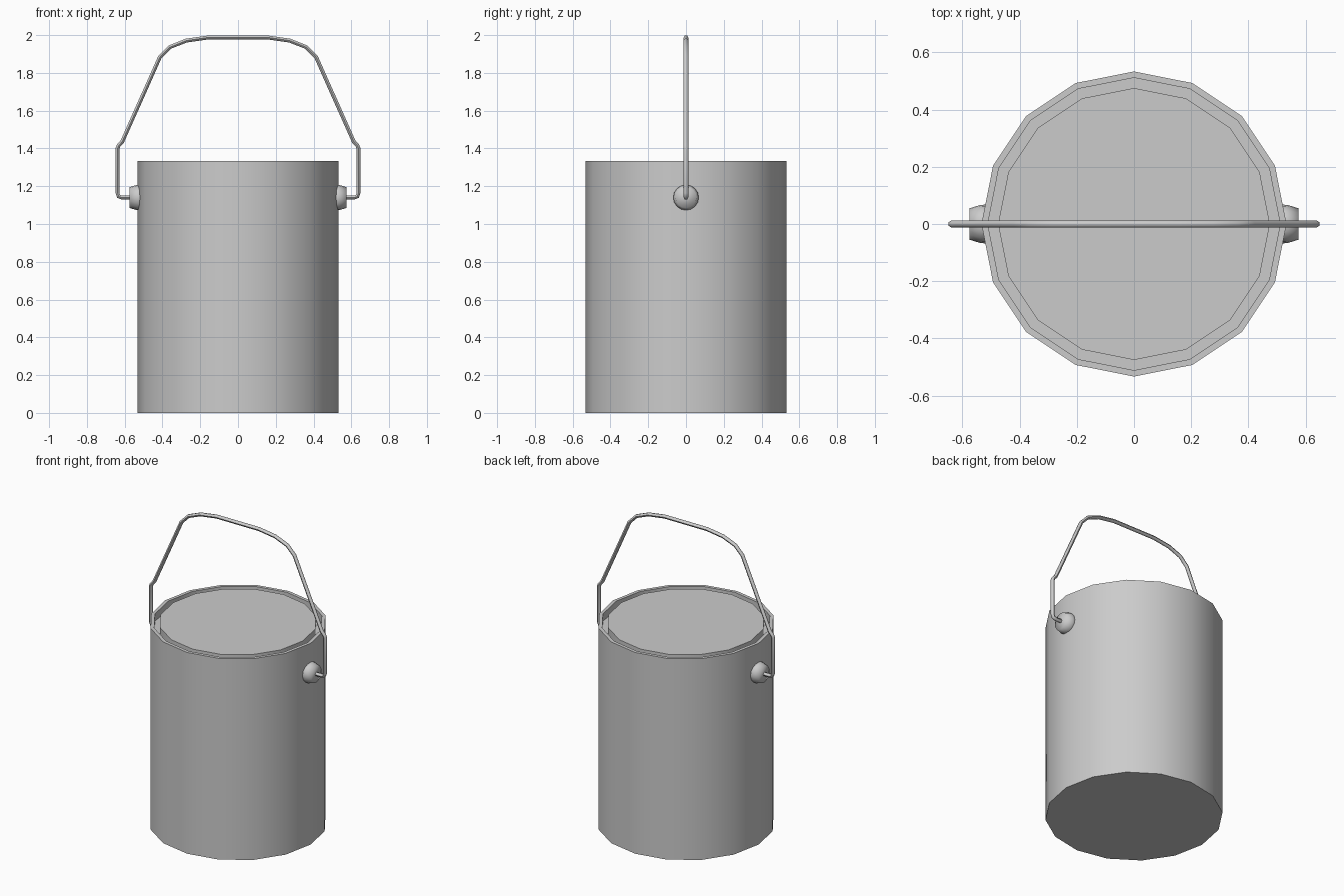
import bpy
import bmesh
from math import cos, sin, pi, radians
from mathutils import Matrix

cube = bpy.data.objects.get("Cube")
if cube:
    bpy.data.objects.remove(cube, do_unlink=True)

# Bare metal, shared by every part
GREY = (0.6, 0.6, 0.6, 1)
metal = bpy.data.materials.new("grey metal")
metal.use_nodes = True
metal.diffuse_color = GREY
metal.node_tree.nodes["Principled BSDF"].inputs["Base Color"].default_value = GREY


def activate(obj):
    bpy.ops.object.select_all(action="DESELECT")
    obj.select_set(True)
    bpy.context.view_layer.objects.active = obj


def lathe(name, profile, sides, matrix=None):
    """Turn a (radius, height) profile around z and cap both ends."""
    bm = bmesh.new()
    rings = []
    for radius, height in profile:
        angles = [2 * pi * i / sides for i in range(sides)]
        rings.append([bm.verts.new((radius * cos(a), radius * sin(a), height)) for a in angles])
    for low, high in zip(rings, rings[1:]):
        for i in range(sides):
            j = (i + 1) % sides
            bm.faces.new((low[i], low[j], high[j], high[i]))
    bm.faces.new(list(reversed(rings[0])))
    bm.faces.new(rings[-1])
    bm.transform(matrix or Matrix())
    bmesh.ops.recalc_face_normals(bm, faces=bm.faces)
    mesh = bpy.data.meshes.new(name)
    bm.to_mesh(mesh)
    bm.free()
    mesh.materials.append(metal)
    obj = bpy.data.objects.new(name, mesh)
    bpy.context.collection.objects.link(obj)
    activate(obj)
    return obj


# Can body with a flat rim, a groove and a lid level with the rim
TOP = 1.333
GROOVE = TOP - 0.05
lathe("can_body", [(0.533, 0), (0.533, TOP), (0.511, TOP), (0.511, GROOVE),
                   (0.475, GROOVE), (0.475, TOP)], 16)
bpy.ops.object.shade_smooth_by_angle(angle=radians(35))

# Tapered studs that hold the handle
STUD_Z = 1.14
for side, sign in (("left", 1), ("right", -1)):
    place = Matrix.Translation((0, 0, STUD_Z)) @ Matrix.Rotation(sign * pi / 2, 4, "Y")
    lathe(side + "_stud", [(0.068, 0.5), (0.067, 0.535), (0.055, 0.574)], 16, place)
    bpy.ops.object.shade_smooth()

# Bent wire handle, mirrored about the middle
half = [(0.54, STUD_Z), (0.615, STUD_Z), (0.632, 1.146), (0.638, 1.165),
        (0.638, 1.4), (0.632, 1.415), (0.613, 1.436), (0.414, 1.883),
        (0.362, 1.936), (0.274, 1.971), (0.155, 1.988)]
path = half + [(-x, z) for x, z in reversed(half)]
curve = bpy.data.curves.new("handle", "CURVE")
curve.dimensions = "3D"
curve.bevel_depth = 0.012
curve.bevel_resolution = 1
curve.use_fill_caps = True
spline = curve.splines.new("POLY")
spline.points.add(len(path) - 1)
for point, (x, z) in zip(spline.points, path):
    point.co = (x, 0, z, 1)
curve.materials.append(metal)
handle = bpy.data.objects.new("handle", curve)
bpy.context.collection.objects.link(handle)
activate(handle)
bpy.ops.object.convert(target="MESH")
bpy.ops.object.shade_smooth_by_angle(angle=radians(60))
